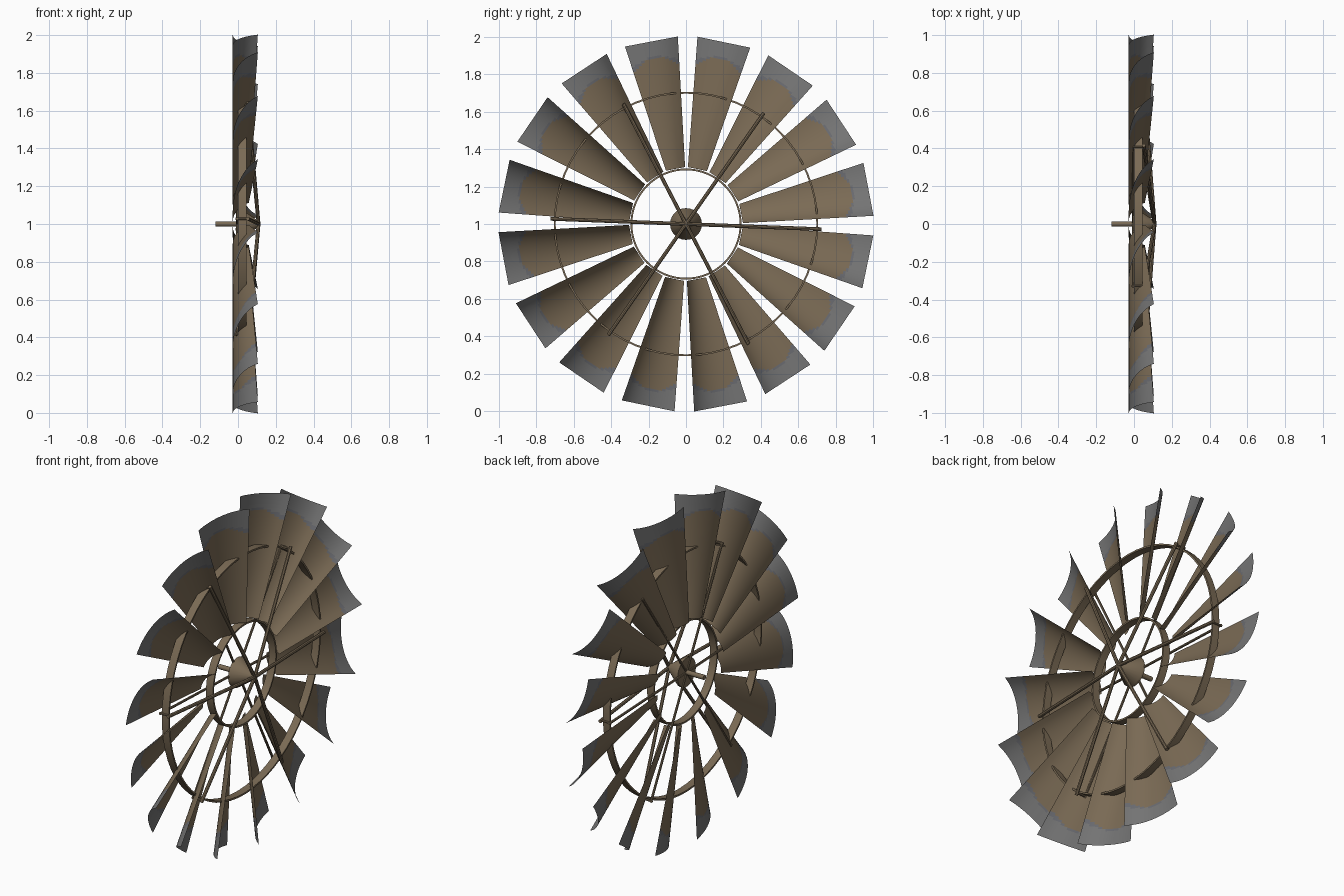
import bpy, bmesh, math
from mathutils import Vector

if "Cube" in bpy.data.objects:
    bpy.data.objects.remove(bpy.data.objects["Cube"])

CENTRE = Vector((0, 0, 1))


def material(name, rgb):
    m = bpy.data.materials.new(name)
    m.diffuse_color = (*rgb, 1)
    m.use_nodes = True
    m.node_tree.nodes["Principled BSDF"].inputs["Base Color"].default_value = m.diffuse_color
    return m


BROWN = material("weathered_brown", (0.195, 0.145, 0.09))
GREY = material("worn_grey", (0.175, 0.175, 0.175))
BLUE = material("blue_grey", (0.14, 0.143, 0.158))


def finish(bm, name, mats):
    """Turn a bmesh into a smooth-by-angle object centred on the rotor axis."""
    bmesh.ops.recalc_face_normals(bm, faces=bm.faces)
    me = bpy.data.meshes.new(name)
    bm.to_mesh(me)
    bm.free()
    for m in mats:
        me.materials.append(m)
    ob = bpy.data.objects.new(name, me)
    ob.location = CENTRE
    bpy.context.collection.objects.link(ob)
    bpy.ops.object.select_all(action='DESELECT')
    ob.select_set(True)
    bpy.context.view_layer.objects.active = ob
    bpy.ops.object.shade_smooth_by_angle(angle=math.radians(35))
    return ob


def polar(x, r, deg):
    """Point at radius r, clockwise from the top as seen from +x."""
    a = math.radians(deg)
    return Vector((x, r * math.sin(a), r * math.cos(a)))


def lathe(name, profile, n, closed):
    """Spin (x, r) points around the x axis."""
    bm = bmesh.new()
    rows = [[bm.verts.new(polar(x, r, 360 * i / n)) for i in range(n)] for x, r in profile]
    pairs = list(zip(rows, rows[1:])) + ([(rows[-1], rows[0])] if closed else [])
    for a, b in pairs:
        for i in range(n):
            j = (i + 1) % n
            bm.faces.new((a[i], a[j], b[j], b[i]))
    if not closed:
        bm.faces.new(rows[0])
        bm.faces.new(rows[-1])
    return finish(bm, name, [BROWN])


def rod(name, a, b, radius):
    bm = bmesh.new()
    d = b - a
    bmesh.ops.create_cone(bm, cap_ends=True, segments=8, radius1=radius,
                          radius2=radius, depth=d.length)
    bm.transform(d.to_track_quat('Z', 'Y').to_matrix().to_4x4())
    bmesh.ops.translate(bm, vec=(a + b) / 2, verts=bm.verts)
    return finish(bm, name, [BROWN])


# Curved blade: a fan-shaped sheet that curls forward on its clockwise edge
ROOT, TIP, COLS = 0.30, 0.993, 14


def half_width(h):
    return 0.052 + (0.144 - 0.052) * (h - ROOT) / (TIP - ROOT)


def curl(s, k=0.93):
    """Elliptical arc rising from 0 to 1."""
    return (1 - math.sqrt(1 - (k * s) ** 2)) / (1 - math.sqrt(1 - k * k))


def make_blade():
    bm = bmesh.new()
    rows = []
    heights = [ROOT, 0.42, 0.56, 0.70] + [0.80 + 0.0125 * i for i in range(12)] + [TIP]
    for h in heights:
        t = (h - ROOT) / (TIP - ROOT)
        depth = 0.085 + 0.048 * t
        rows.append([bm.verts.new((-0.028 + depth * curl(c / COLS),
                                   (2 * c / COLS - 1) * half_width(h), h))
                     for c in range(COLS + 1)])
    for a, b in zip(rows, rows[1:]):
        for c in range(COLS):
            bm.faces.new((a[c], a[c + 1], b[c + 1], b[c]))
    bmesh.ops.solidify(bm, geom=bm.faces[:], thickness=0.005)
    # Worn grey tip with a bowed boundary, blue-grey creeping down both edges
    for f in bm.faces:
        p = f.calc_center_median()
        e = (p.y / half_width(p.z)) ** 2
        f.material_index = 1 if p.z > 0.91 - 0.04 * e else 2 if p.z > 0.905 - 0.07 * e else 0
    return finish(bm, "blade_01", [BROWN, GREY, BLUE])


blade = make_blade()
for k in range(16):
    ob = blade
    if k:
        ob = bpy.data.objects.new(f"blade_{k + 1:02d}", blade.data)
        ob.location = CENTRE
        bpy.context.collection.objects.link(ob)
    ob.rotation_euler.x = -math.radians(11.75 + 22.5 * k)

# Flat band rings carrying the blades
for name, r in (("inner_ring", 0.292), ("outer_ring", 0.702)):
    lathe(name, [(0, r - 0.005), (0.045, r - 0.005), (0.045, r + 0.005), (0, r + 0.005)], 64, True)

# Hub cone and axle
lathe("hub", [(-0.005, 0.085), (0.01, 0.085), (0.095, 0.025), (0.108, 0.02)], 24, False)
lathe("axle", [(-0.12, 0.014), (0.115, 0.014)], 16, False)

# Paired spokes, joined by a short bar at the outer ring
for k, a in enumerate((35, 92.2, 152.5, 215, 272.2, 332.5)):
    rod(f"front_spoke_{k + 1}", polar(0.109, 0, a), polar(0.052, 0.725, a), 0.010)
    rod(f"back_spoke_{k + 1}", polar(-0.004, 0, a), polar(-0.004, 0.72, a), 0.007)
    rod(f"spoke_bar_{k + 1}", polar(-0.012, 0.712, a), polar(0.06, 0.712, a), 0.006)
